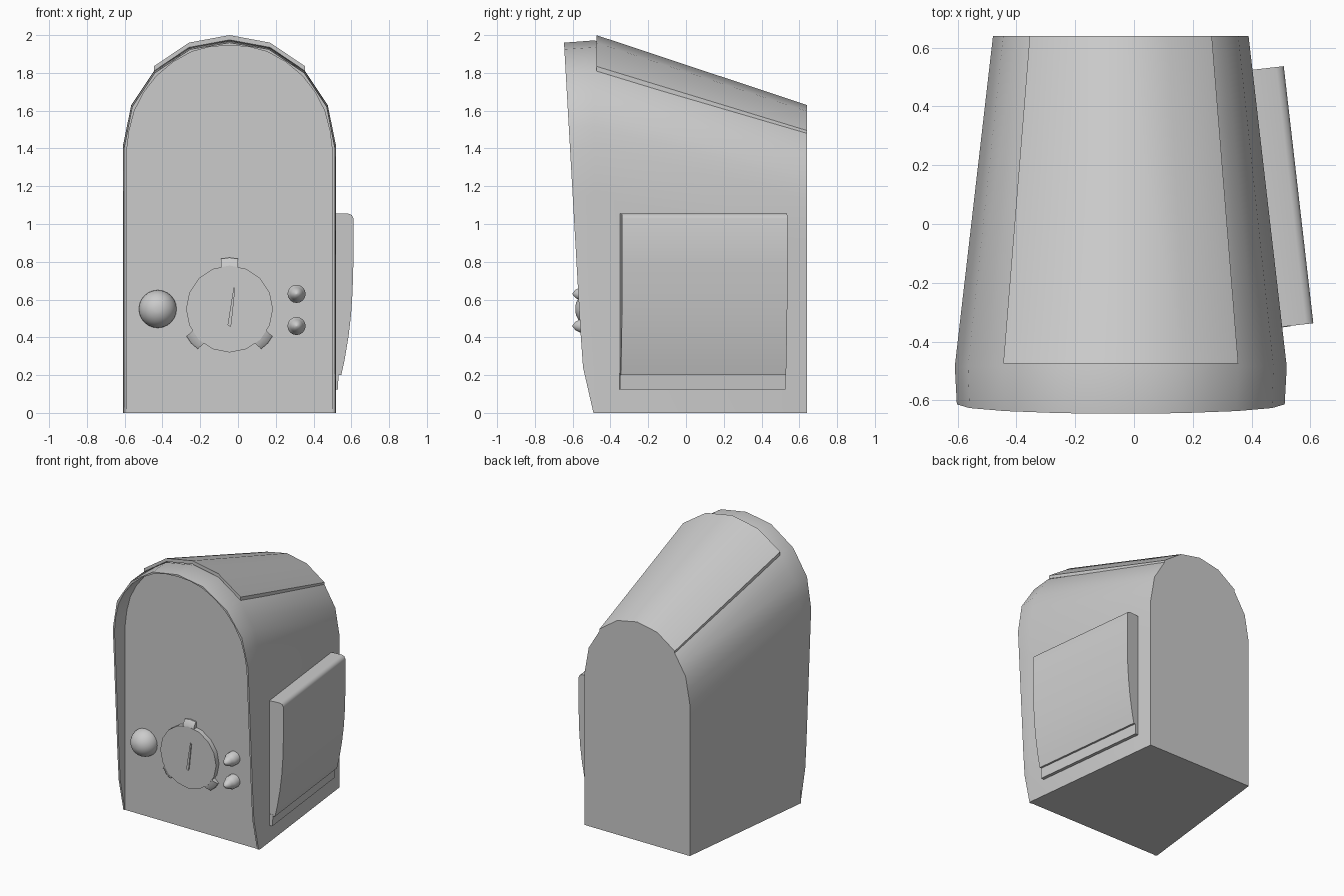
import bpy
import bmesh
from math import cos, sin, pi, radians

cube = bpy.data.objects.get("Cube")
if cube:
    bpy.data.objects.remove(cube)

CX = -0.045          # centre line of the body
PANEL_Y = -0.487     # upright front panel, set back inside the rim

grey = bpy.data.materials.new("plain_grey")
grey.use_nodes = True
grey.diffuse_color = (0.6, 0.6, 0.6, 1)
grey.node_tree.nodes["Principled BSDF"].inputs["Base Color"].default_value = (0.6, 0.6, 0.6, 1)


def finish(name, bm, smooth=30):
    bmesh.ops.recalc_face_normals(bm, faces=bm.faces)
    mesh = bpy.data.meshes.new(name)
    bm.to_mesh(mesh)
    bm.free()
    mesh.materials.append(grey)
    obj = bpy.data.objects.new(name, mesh)
    bpy.context.collection.objects.link(obj)
    bpy.ops.object.select_all(action="DESELECT")
    obj.select_set(True)
    bpy.context.view_layer.objects.active = obj
    bpy.ops.object.shade_smooth_by_angle(angle=radians(smooth))
    return obj


def mirrored(half):
    """Full left-to-right outline from a half ending on the centre line."""
    return half + [(-x, z) for x, z in reversed(half[:-1])]


def bridge(bm, a, b):
    for i in range(len(a) - 1):
        bm.faces.new((a[i], a[i + 1], b[i + 1], b[i]))


def front_y(z):
    """Depth of the leaning front rim at a height."""
    pts = [(0, -0.49), (0.24, -0.545), (0.45, -0.56), (1.945, -0.645)]
    for (z0, y0), (z1, y1) in zip(pts, pts[1:]):
        if z <= z1:
            break
    return y0 + (y1 - y0) * (z - z0) / (z1 - z0)


def prism(name, rings):
    """Closed solid through a list of equal rings of 3D points."""
    bm = bmesh.new()
    rings = [[bm.verts.new(p) for p in ring] for ring in rings]
    for a, b in zip(rings, rings[1:]):
        bridge(bm, a + a[:1], b + b[:1])
    bm.faces.new(rings[0])
    bm.faces.new(rings[-1])
    return finish(name, bm, 45)


def on_panel(x, z, d):
    return (x, PANEL_Y - d, z)


def lathe(name, x, z, profile, segs):
    """Round fitting on the front panel; profile is (radius, projection)."""
    turns = [2 * pi * i / segs for i in range(segs)]
    prism(name, [[on_panel(x + r * cos(t), z + r * sin(t), d) for t in turns] for r, d in profile])


# Body: arched shell narrowing to the back, leaning rim around a recessed panel
def arch(width, shoulder, curve):
    """Outline with straight sides; curve bulges the added arch midpoints."""
    low = [(width, h) for h in (0, 0.24, 0.45, shoulder)]
    first = len(low)
    pts = mirrored(low + ARCHES[width])
    out = []
    for i, p in enumerate(pts):
        out.append(p)
        if first <= i < len(pts) - 1 - first:
            p0, q, p3 = pts[i - 1], pts[i + 1], pts[i + 2]
            out.append(tuple((0.5 + curve) * (p[k] + q[k]) - curve * (p0[k] + p3[k]) for k in (0, 1)))
    return out


ARCHES = {
    0.435: [(0.435, 1.13), (0.4, 1.33), (0.31, 1.48), (0.16, 1.585), (0, 1.615)],
    0.565: [(0.565, 1.41), (0.52, 1.63), (0.4, 1.81), (0.21, 1.935), (0, 1.972)],
    0.558: [(0.558, 1.4), (0.515, 1.62), (0.395, 1.8), (0.207, 1.925), (0, 1.96)],
    0.545: [(0.545, 1.38), (0.503, 1.6), (0.385, 1.785), (0.2, 1.912), (0, 1.945)],
}
back = arch(0.435, 0.9, 0)
wide = arch(0.565, 1.15, 0)
rim = arch(0.558, 1.15, 0)
lip = arch(0.545, 1.15, 0.06)

bm = bmesh.new()
rings = []
for outline, place in ((back, lambda z: 0.64),
                       (wide, lambda z: -0.485),
                       (rim, front_y),
                       (lip, front_y),
                       (lip, lambda z: PANEL_Y)):
    rings.append([bm.verts.new((CX + x, place(z), z)) for x, z in outline])
for a, b in zip(rings, rings[1:]):
    bridge(bm, a, b)
bm.faces.new(rings[0])
bm.faces.new(rings[-1])
bm.faces.new([r[0] for r in rings] + [r[-1] for r in reversed(rings)])
finish("body", bm)

# Roof plate: thin curved lid running down the sloping top
roof_front = mirrored([(0.4, 1.835), (0.215, 1.96), (0, 2.0)])
roof_back = mirrored([(0.31, 1.495), (0.165, 1.597), (0, 1.63)])
bm = bmesh.new()
loops = []
for outline, y in ((roof_front, -0.475), (roof_back, 0.64)):
    for drop in (0, 0.025):
        loops.append([bm.verts.new((CX + x, y, z - drop)) for x, z in outline])
ft, fb, bt, bb = loops
for a, b in ((ft, bt), (fb, bb), (ft, fb), (bt, bb)):
    bridge(bm, a, b)
for k in (0, -1):
    bm.faces.new((ft[k], bt[k], bb[k], fb[k]))
finish("roof_plate", bm)

# Side pouch: curved box lying along the tapering left wall
SLOPE = -0.115


def along_wall(name, profile, y0, y1):
    prism(name, [[(0.52 + SLOPE * (y + 0.485) + d, y - SLOPE * d, z) for d, z in profile]
                 for y in (y0, y1)])


along_wall("side_pouch", [
    (-0.02, 0.2), (0.042, 0.2), (0.06, 0.28), (0.08, 0.4), (0.094, 0.52), (0.102, 0.64), (0.106, 0.78),
    (0.106, 1.03), (0.098, 1.047), (0.08, 1.055), (-0.02, 1.055)], -0.35, 0.525)
along_wall("pouch_base_plate", [
    (-0.02, 0.125), (0.024, 0.125), (0.028, 0.21), (-0.02, 0.21)], -0.352, 0.525)

# Dial with three wedge tabs and a pointer
DZ = 0.55
lathe("dial", CX, DZ, [(0.23, -0.03), (0.23, 0.036), (0.02, 0.036)], 16)
for i, angle in enumerate((90, 222, 318)):
    c, s = cos(radians(angle)), sin(radians(angle))
    tab = [[on_panel(CX + r * c - t * s, DZ + r * s + t * c, d)
            for r, t in ((0.17, -0.045), (outer, -0.045), (outer + 0.006, 0), (outer, 0.045), (0.17, 0.045))]
           for outer, d in ((0.266, -0.02), (0.266, 0.01), (0.235, 0.034))]
    prism(f"dial_tab_{i + 1}", tab)
pointer = [(-0.01, -0.085), (0.004, -0.095), (0.01, -0.08), (0.03, 0.11), (0.022, 0.115)]
prism("dial_pointer", [[on_panel(CX + u, DZ + v, d) for u, v in pointer] for d in (0.02, 0.045)])

# Round ball button and two bullet-shaped knobs
ball = [(0.1 * cos(a * pi / 20), 0.1 * sin(a * pi / 20)) for a in range(-3, 10)]
lathe("ball_button", -0.425, 0.55, ball, 24)
for name, z in (("upper_knob", 0.63), ("lower_knob", 0.46)):
    lathe(name, 0.31, z, [(0.048, -0.02), (0.048, 0.045), (0.04, 0.055), (0.034, 0.075),
                          (0.022, 0.098), (0.004, 0.113)], 16)
